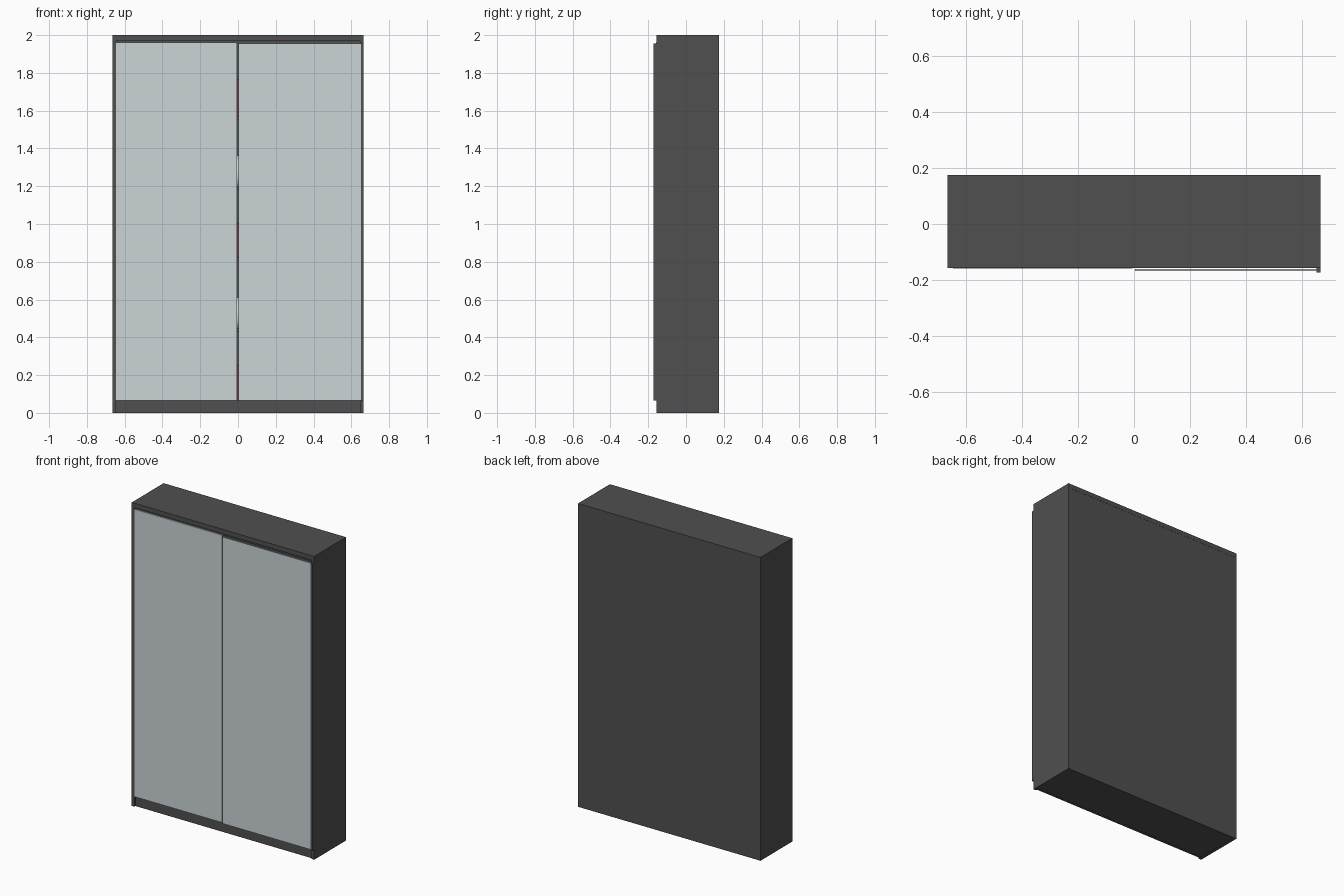
import bpy, bmesh, random
from mathutils import Vector

if "Cube" in bpy.data.objects:
    bpy.data.objects.remove(bpy.data.objects["Cube"])

random.seed(4)


def material(name, r, g, b):
    m = bpy.data.materials.new(name)
    m.diffuse_color = (r, g, b, 1)
    m.use_nodes = True
    m.node_tree.nodes["Principled BSDF"].inputs["Base Color"].default_value = m.diffuse_color
    return m


DARK = material("dark_wood", 0.08, 0.08, 0.08)
GLASS = material("pale_glass", 0.60, 0.66, 0.68)
RED = material("dark_red", 0.16, 0.03, 0.05)
WHITE = material("white_ceramic", 0.75, 0.75, 0.75)


def finish(name, bm, mat):
    me = bpy.data.meshes.new(name)
    bm.to_mesh(me)
    bm.free()
    ob = bpy.data.objects.new(name, me)
    bpy.context.collection.objects.link(ob)
    if mat:
        me.materials.append(mat)
    return ob


def box(name, x, y, z, mat=DARK):
    """Box from (min, max) pairs on each axis."""
    bm = bmesh.new()
    bmesh.ops.create_cube(bm, size=1)
    for v in bm.verts:
        v.co = Vector([(a + b) / 2 + c * (b - a) for c, (a, b) in zip(v.co, (x, y, z))])
    return finish(name, bm, mat)


def vase(name, x, y, z, profile):
    """Vase turned from a (radius, height) profile."""
    bm = bmesh.new()
    pts = [bm.verts.new((r, 0, h)) for r, h in profile]
    edges = [bm.edges.new(p) for p in zip(pts, pts[1:])]
    bmesh.ops.spin(bm, geom=pts + edges, axis=(0, 0, 1), cent=(0, 0, 0),
                   angle=6.2831853, steps=24)
    bmesh.ops.remove_doubles(bm, verts=bm.verts, dist=0.0005)
    bmesh.ops.recalc_face_normals(bm, faces=bm.faces)
    for f in bm.faces:
        f.smooth = True
    ob = finish(name, bm, WHITE)
    ob.location = (x, y, z)


W, INNER = 0.665, 0.645
FRONT, BACK = -0.157, 0.175

# Carcass: sides, top, back
for name, s in (("left", -1), ("right", 1)):
    box(name + "_side", sorted((s * W, s * INNER)), (FRONT, BACK), (0, 2))
box("top_panel", (-INNER, INNER), (FRONT, BACK), (1.97, 2))
box("back_panel", (-INNER, INNER), (0.16, BACK - 0.001), (0, 1.97))

# Plinth, floor and recessed upper door rail
box("plinth", (-INNER, INNER), (-0.147, -0.13), (0, 0.066))
box("floor_panel", (-INNER, INNER), (-0.147, 0.16), (0.001, 0.02))
box("door_rail", (-INNER, INNER), (-0.145, -0.13), (1.955, 1.97))

# Shelves
shelves = [0.066, 0.447, 0.822, 1.197, 1.572]
for i, z in enumerate(shelves):
    box(f"shelf_{i + 1}", (-INNER, INNER), (-0.12, 0.16), (z - 0.018, z))

# Sliding doors: left one set in the frame, right one in front of it
box("left_door", (-INNER, -0.006), (-0.158, -0.150), (0.066, 1.96), GLASS)
box("right_door", (0.003, 0.650), (-0.167, -0.161), (0.066, 1.955), GLASS)

# Closing post at the right of the front door
box("door_post", (0.650, W), (-0.173, FRONT), (0.066, 1.955))

# Rows of books on alternate shelves
for z in (shelves[0], shelves[2], shelves[4]):
    x = -0.13
    while x < 0.12:
        w = random.uniform(0.025, 0.04)
        box("book", (x, x + w - 0.002), (-0.03, 0.12), (z, z + random.uniform(0.18, 0.21)), RED)
        x += w

# Vases on the shelves between
profile = [(0, 0), (0.03, 0), (0.05, 0.05), (0.045, 0.1), (0.02, 0.14), (0.026, 0.165)]
for z in (shelves[1], shelves[3]):
    vase("vase", 0, 0.03, z, profile)
